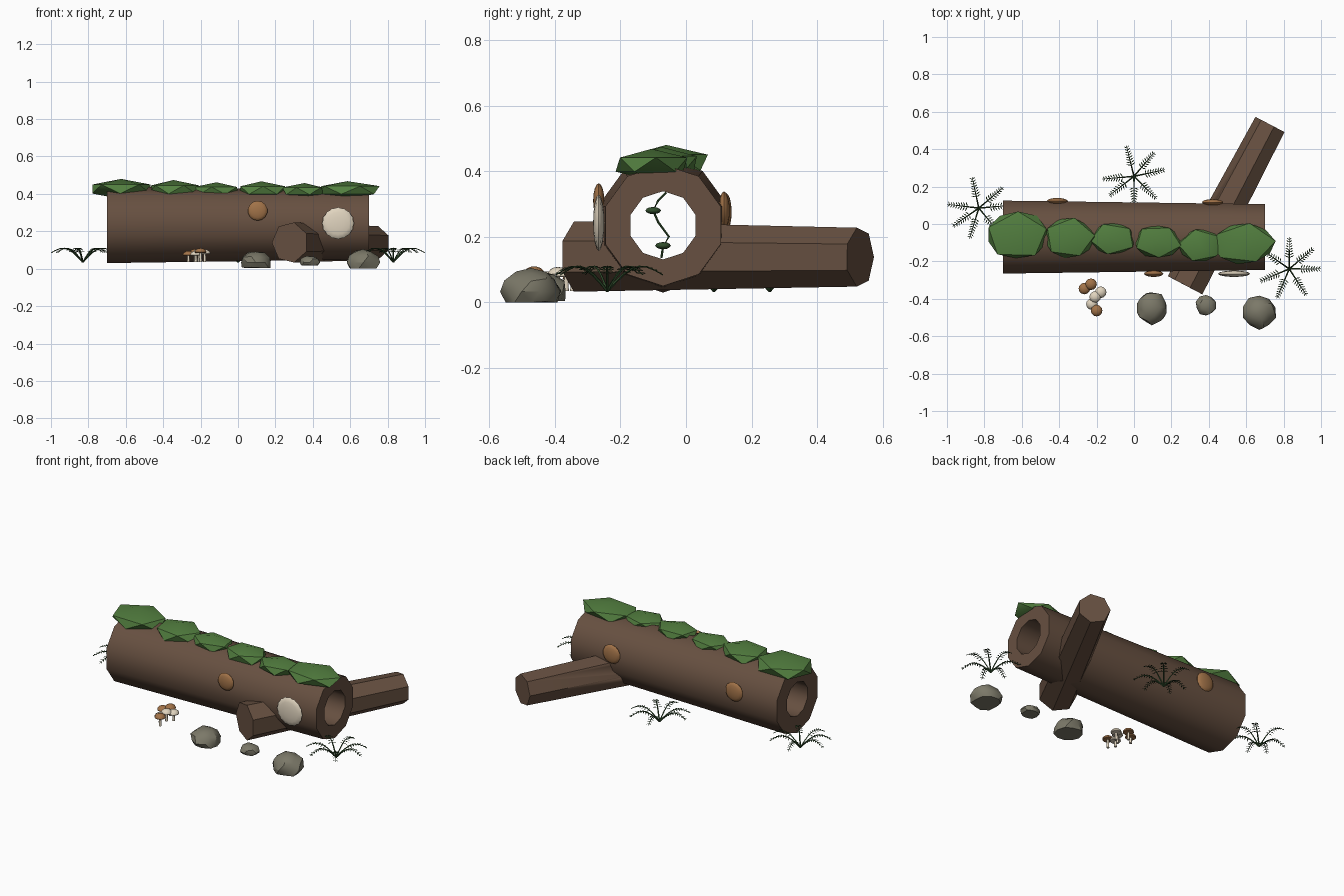
import bpy, bmesh, math, random
from mathutils import Vector, Matrix

if "Cube" in bpy.data.objects:
    bpy.data.objects.remove(bpy.data.objects["Cube"])

random.seed(4)
pi = math.pi


def material(name, rgb):
    m = bpy.data.materials.new(name)
    m.diffuse_color = (*rgb, 1)
    m.use_nodes = True
    m.node_tree.nodes["Principled BSDF"].inputs["Base Color"].default_value = m.diffuse_color
    return m


BARK = material("bark_brown", (0.135, 0.08, 0.052))
MOSS = material("moss_green", (0.085, 0.21, 0.05))
FERN = material("fern_green", (0.03, 0.075, 0.025))
ROCK = material("stone_grey", (0.2, 0.19, 0.14))
TAN = material("fungus_tan", (0.36, 0.17, 0.065))
CREAM = material("fungus_cream", (0.75, 0.66, 0.52))


def finish(bm, name, mat, angle=40):
    bmesh.ops.recalc_face_normals(bm, faces=bm.faces)
    me = bpy.data.meshes.new(name)
    bm.to_mesh(me)
    bm.free()
    me.materials.append(mat)
    ob = bpy.data.objects.new(name, me)
    bpy.context.collection.objects.link(ob)
    bpy.ops.object.select_all(action='DESELECT')
    ob.select_set(True)
    bpy.context.view_layer.objects.active = ob
    bpy.ops.object.shade_smooth_by_angle(angle=math.radians(angle))
    return ob


def ring(bm, c, u, v, r, n, start=0.0):
    return [bm.verts.new(Vector(c) + r * (math.cos(start + 2 * pi * i / n) * u
            + math.sin(start + 2 * pi * i / n) * v)) for i in range(n)]


def bridge(bm, a, b):
    n = len(a)
    for i in range(n):
        bm.faces.new((a[i], a[(i + 1) % n], b[(i + 1) % n], b[i]))


def tube(bm, pts, radii, n):
    """Capped tube along a path, with the first vertex on the horizontal axis."""
    pts = [Vector(p) for p in pts]
    rings = []
    for i, p in enumerate(pts):
        d = (pts[min(i + 1, len(pts) - 1)] - pts[max(i - 1, 0)]).normalized()
        u = d.cross(Vector((0, 0, 1)))
        u = u.normalized() if u.length > 1e-4 else Vector((1, 0, 0))
        rings.append(ring(bm, p, u, u.cross(d), radii[i], n, pi))
    for a, b in zip(rings, rings[1:]):
        bridge(bm, a, b)
    bm.faces.new(rings[0])
    bm.faces.new(rings[-1])


# Hollow log, slightly tapered, open at both ends
Y, Z = Vector((0, 1, 0)), Vector((0, 0, 1))
bm = bmesh.new()
loops = [ring(bm, (x, -0.07, 0.235), Y, Z, r, 10, pi / 2)
         for x, r in ((-0.7, 0.205), (0.7, 0.185), (0.7, 0.104), (-0.7, 0.104))]
for k in range(4):
    bridge(bm, loops[k], loops[(k + 1) % 4])
finish(bm, "hollow_log", BARK)

# Side branch crossing the log, bored so the hollow stays open
bm = bmesh.new()
tube(bm, [(0.278, -0.33, 0.14), (0.731, 0.53, 0.138)], [0.11, 0.092], 7)
branch = finish(bm, "side_branch", BARK)
bm = bmesh.new()
a = ring(bm, (-0.5, -0.07, 0.235), Y, Z, 0.108, 10, pi / 2)
b = ring(bm, (1.2, -0.07, 0.235), Y, Z, 0.108, 10, pi / 2)
bridge(bm, a, b)
bm.faces.new(a)
bm.faces.new(b)
cutter = finish(bm, "bore_cutter", BARK)
cutter.hide_render = True
cutter.hide_set(True)
cut = branch.modifiers.new("bore", 'BOOLEAN')
cut.object, cut.operation, cut.solver = cutter, 'DIFFERENCE', 'EXACT'

# Moss clumps along the top: x, y, half length, half width, top height
clumps = [(-0.625, -0.06, 0.165, 0.125, 0.48), (-0.345, -0.075, 0.13, 0.105, 0.474),
          (-0.115, -0.08, 0.12, 0.082, 0.462), (0.125, -0.095, 0.125, 0.088, 0.467),
          (0.355, -0.115, 0.115, 0.088, 0.458), (0.585, -0.105, 0.165, 0.108, 0.468)]
for i, (x, y, hx, hy, top) in enumerate(clumps):
    bm = bmesh.new()
    bmesh.ops.create_icosphere(bm, subdivisions=1, radius=1)
    turn = Matrix.Rotation(random.uniform(0, 1.2), 3, 'Z')
    hz = (top - 0.372) / 2
    for v in bm.verts:
        p = turn @ v.co
        j = random.uniform(0.96, 1.06)
        v.co = (x + p.x * hx / 0.894 * j, y + p.y * hy / 0.894 * j, top - hz + p.z * hz)
    finish(bm, f"moss_clump_{i + 1}", MOSS)

# Bracket fungi on the log's sides: position, radius, colour
brackets = [(0.105, -0.266, 0.31, 0.053, TAN), (0.535, -0.266, 0.243, 0.084, CREAM),
            (-0.41, 0.122, 0.275, 0.058, TAN), (0.42, 0.116, 0.28, 0.058, TAN)]
for i, (x, y, z, r, mat) in enumerate(brackets):
    n = 32 if mat is CREAM else 14
    bm = bmesh.new()
    bmesh.ops.create_uvsphere(bm, u_segments=n, v_segments=8, radius=1)
    for v in bm.verts:
        p = v.co.copy()
        k = round(math.atan2(p.y, p.x) / (2 * pi / n))
        s = r * (1 + (0.025 * (-1) ** k if mat is CREAM else 0))
        v.co = (x + p.x * s, y + p.z * 0.017, z + p.y * s)
    finish(bm, f"bracket_fungus_{i + 1}", mat, 50)

# Stones in front: x, y, radius, bottom, top
stones = [(0.095, -0.448, 0.088, 0.005, 0.095), (0.385, -0.435, 0.055, 0.018, 0.07),
          (0.67, -0.472, 0.09, 0.0, 0.105)]
for i, (x, y, r, lo, hi) in enumerate(stones):
    bm = bmesh.new()
    bmesh.ops.create_icosphere(bm, subdivisions=2, radius=1)
    for v in bm.verts:
        p = v.co * random.uniform(0.9, 1.07)
        h = max(-0.45, min(p.z, 1.0))
        v.co = (x + p.x * r, y + p.y * r, lo + (h + 0.45) / 1.45 * (hi - lo))
    finish(bm, f"stone_{i + 1}", ROCK, 32)

# Mushroom cluster: x, y, height, cap colour
shrooms = [(-0.265, -0.345, 0.095, TAN), (-0.23, -0.322, 0.105, TAN),
           (-0.2, -0.463, 0.11, TAN), (-0.178, -0.365, 0.103, CREAM),
           (-0.208, -0.39, 0.108, CREAM), (-0.225, -0.428, 0.095, CREAM)]
for i, (x, y, h, mat) in enumerate(shrooms):
    bm = bmesh.new()
    tube(bm, [(x, y, 0.035), (x, y, h - 0.018)], [0.008, 0.006], 8)
    finish(bm, f"mushroom_stem_{i + 1}", CREAM, 50)
    bm = bmesh.new()
    bmesh.ops.create_uvsphere(bm, u_segments=12, v_segments=8, radius=1)
    for v in bm.verts:
        c = v.co
        v.co = (x + c.x * 0.031, y + c.y * 0.031, h - 0.022 + max(c.z, -0.15) * 0.022)
    finish(bm, f"mushroom_cap_{i + 1}", mat)


# Ferns: arching fronds with paired leaflets
def arch(t):
    """Reach and height along a frond, t from 0 to 1."""
    return 0.17 * t, 0.035 + 0.075 * math.sin(min(t * 1.6, 1.1 + 0.45 * t) * pi / 2)


def fern(name, cx, cy, angles):
    bm = bmesh.new()
    for deg in angles:
        a = math.radians(deg)
        out = Vector((math.cos(a), math.sin(a), 0))
        side = Vector((-out.y, out.x, 0))

        def at(t):
            r, z = arch(t)
            return Vector((cx, cy, z)) + out * r
        ts = [k / 7 for k in range(8)]
        tube(bm, [at(t) for t in ts], [0.0045 - 0.003 * t for t in ts], 4)
        for k in range(8):
            t = 0.36 + 0.08 * k
            length = 0.026 - 0.0016 * k
            for s in (-1, 1):
                p = at(t)
                tip = p + side * s * length + out * 0.010 - Z * 0.004
                mid = (p + tip) / 2 + Z * 0.003
                q = [bm.verts.new(c) for c in (p, mid + out * 0.0035, tip, mid - out * 0.0035)]
                bm.faces.new(q)
    finish(bm, name, FERN)


fern("fern_left", -0.83, 0.085, (102, 40, 5, -50, -107, -145, 173))
fern("fern_back", 0.0, 0.255, (104, 50, 12, -45, -90, -142, 185))
fern("fern_right", 0.83, -0.24, (90, 40, 0, -57, -113, -157, 145))

# Small vine hanging inside the hollow
bm = bmesh.new()
path = [(0, -0.06, 0.335), (0, -0.085, 0.31), (0, -0.1, 0.28), (0, -0.085, 0.245),
        (0, -0.052, 0.2), (0, -0.07, 0.17), (0, -0.075, 0.135)]
tube(bm, path, [0.004] * 7, 6)
for y, z in ((-0.1, 0.28), (-0.07, 0.173)):
    bmesh.ops.create_icosphere(bm, subdivisions=2, radius=1, matrix=Matrix.Translation((0, y, z))
                               @ Matrix.Diagonal((0.024, 0.024, 0.011, 1)))
finish(bm, "hanging_vine", FERN)
